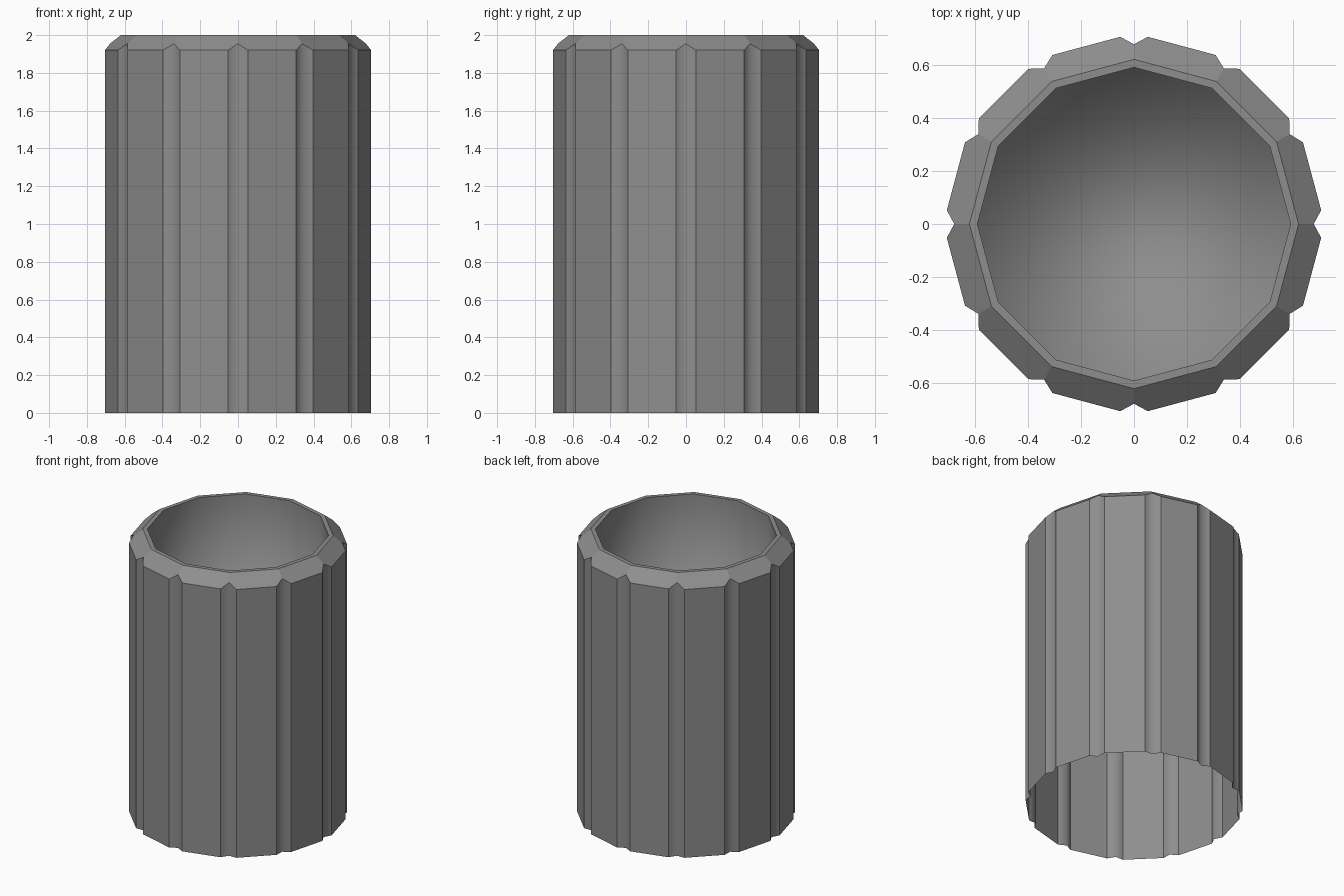
import bpy
import bmesh
from math import pi
from mathutils import Matrix, Vector

SIDES = 12
RIM_Z, SHOULDER_Z, NOTCH_Z, FLOOR_Z = 2.0, 1.92, 1.955, 1.1

if "Cube" in bpy.data.objects:
    bpy.data.objects.remove(bpy.data.objects["Cube"])

grey = bpy.data.materials.new("mid grey")
grey.use_nodes = True
colour = (0.27, 0.27, 0.27, 1)
grey.diffuse_color = colour
grey.node_tree.nodes["Principled BSDF"].inputs["Base Color"].default_value = colour


def ring(bm, x, y, z):
    """One vertex per side, the point (x, y, z) turned about the axis."""
    return [bm.verts.new(Matrix.Rotation(2 * pi * i / SIDES, 3, "Z") @ Vector((x, y, z)))
            for i in range(SIDES)]


def finish(bm, name):
    mesh = bpy.data.meshes.new(name)
    bm.to_mesh(mesh)
    bm.free()
    mesh.materials.append(grey)
    obj = bpy.data.objects.new(name, mesh)
    bpy.context.collection.objects.link(obj)
    return obj


# Fluted outer shell, open underneath, with a chamfered shoulder and flat rim
bm = bmesh.new()
edge_a = [ring(bm, 0.705, -0.052, z) for z in (0, SHOULDER_Z)]
valley = [ring(bm, 0.677, 0, z) for z in (0, NOTCH_Z)]
edge_b = [ring(bm, 0.705, 0.052, z) for z in (0, SHOULDER_Z)]
rim_out = ring(bm, 0.62, 0, RIM_Z)
rim_in = ring(bm, 0.59, 0, RIM_Z)


def wall(left, right, i, j):
    return bm.faces.new((left[0][i], right[0][j], right[1][j], left[1][i]))


for i in range(SIDES):
    j = (i + 1) % SIDES
    # Flute halves blend into each other
    for face in (wall(edge_a, valley, i, i), wall(valley, edge_b, i, i)):
        face.smooth = True
    # Flat panel, shoulder above it, then the rim
    wall(edge_b, edge_a, i, j)
    bm.faces.new((valley[1][i], edge_b[1][i], edge_a[1][j], valley[1][j],
                  rim_out[j], rim_out[i]))
    bm.faces.new((rim_out[i], rim_out[j], rim_in[j], rim_in[i]))
for e in bm.edges:
    e.smooth = len(e.link_faces) == 2 and all(f.smooth for f in e.link_faces)
finish(bm, "outer_shell")

# Smooth inner cup with a closed floor
bm = bmesh.new()
top = ring(bm, 0.59, 0, RIM_Z)
bottom = ring(bm, 0.59, 0, FLOOR_Z)
for i in range(SIDES):
    j = (i + 1) % SIDES
    bm.faces.new((top[i], top[j], bottom[j], bottom[i]))
bm.faces.new(bottom)
for f in bm.faces:
    f.smooth = True
finish(bm, "inner_cup")
